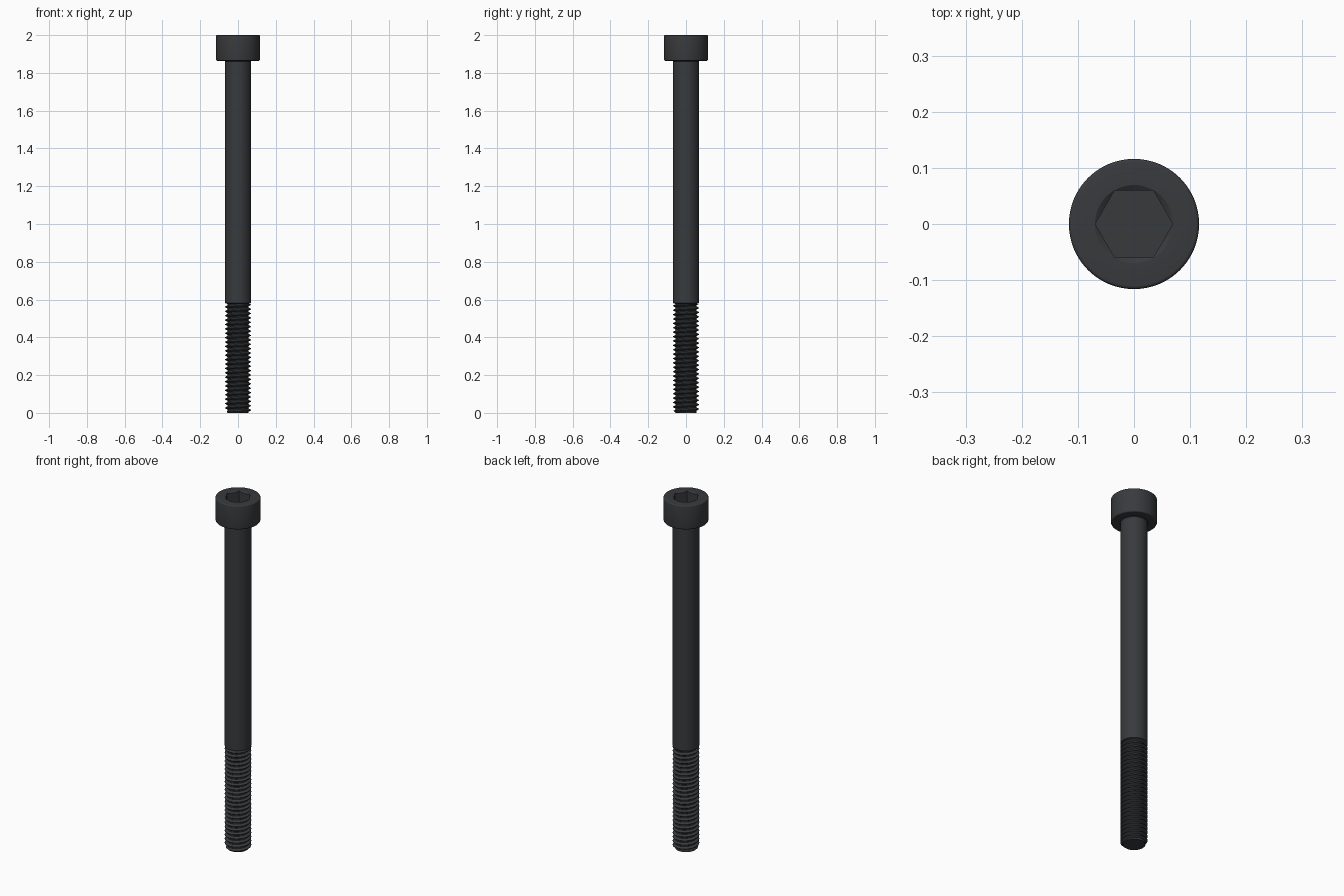
import bpy, bmesh, math

if "Cube" in bpy.data.objects:
    bpy.data.objects.remove(bpy.data.objects["Cube"])

TAU = math.tau
R, HEAD_R, HEAD_Z, TOP = 0.0685, 0.116, 1.864, 2.0
THREAD_Z, PITCH, ROOT = 0.576, 0.02326, 0.0555

mat = bpy.data.materials.new("black_oxide")
mat.diffuse_color = (0.04, 0.042, 0.046, 1)
mat.use_nodes = True
mat.node_tree.nodes["Principled BSDF"].inputs["Base Color"].default_value = mat.diffuse_color


def finish(bm, name):
    bmesh.ops.remove_doubles(bm, verts=bm.verts, dist=1e-5)
    bmesh.ops.recalc_face_normals(bm, faces=bm.faces)
    me = bpy.data.meshes.new(name)
    bm.to_mesh(me)
    bm.free()
    me.materials.append(mat)
    ob = bpy.data.objects.new(name, me)
    bpy.context.collection.objects.link(ob)
    return ob


def activate(ob):
    bpy.ops.object.select_all(action='DESELECT')
    ob.select_set(True)
    bpy.context.view_layer.objects.active = ob


def smooth(ob, degrees):
    activate(ob)
    bpy.ops.object.shade_smooth_by_angle(angle=math.radians(degrees))


def lathe(profile, name, steps=96):
    bm = bmesh.new()
    vs = [bm.verts.new((r, 0, z)) for r, z in profile]
    es = [bm.edges.new(p) for p in zip(vs, vs[1:])]
    bmesh.ops.spin(bm, geom=vs + es, cent=(0, 0, 0), axis=(0, 0, 1),
                   angle=TAU, steps=steps)
    return finish(bm, name)


def arc(cr, cz, rad, a0, a1, n=4):
    return [(cr + rad * math.cos(math.radians(a0 + (a1 - a0) * i / n)),
             cz + rad * math.sin(math.radians(a0 + (a1 - a0) * i / n))) for i in range(n + 1)]


# Head and plain shank, one turned profile with rounded head edges
f = 0.006
profile = ([(0, THREAD_Z), (ROOT, THREAD_Z), (R, THREAD_Z + 0.006), (R, HEAD_Z - 0.003),
            (R + 0.003, HEAD_Z)]
           + arc(HEAD_R - f, HEAD_Z + f, f, -90, 0)
           + arc(HEAD_R - f, TOP - f, f, 0, 90) + [(0, TOP)])
body = lathe(profile, "head_and_shank")

# Hex socket and its conical lead-in
socket = lathe([(0, 1.93), (0.069, 1.93), (0.069, 2.05), (0, 2.05)], "socket_cutter", 6)
lead_in = lathe([(0, 1.994), (0.06, 1.994), (0.079, 2.006), (0, 2.006)], "lead_in_cutter")
for cutter in (socket, lead_in):
    cutter.hide_render = True
    mod = body.modifiers.new("cut", 'BOOLEAN')
    mod.operation, mod.solver, mod.object = 'DIFFERENCE', 'EXACT', cutter
    activate(body)
    bpy.ops.object.modifier_apply(modifier=mod.name)
    bpy.data.objects.remove(cutter)
smooth(body, 30)

# Helical thread: radius depends on the phase along the helix
KNOTS = [(0, ROOT), (0.25, ROOT), (0.5625, R), (0.6875, R), (1, ROOT)]


def thread_radius(z, turn):
    p = (z / PITCH - turn) % 1.0
    for (p0, r0), (p1, r1) in zip(KNOTS, KNOTS[1:]):
        if p <= p1:
            r = r0 + (r1 - r0) * (p - p0) / (p1 - p0)
            break
    return min(r, 0.056 + z)  # chamfered tip


N = 64
turns = math.ceil(THREAD_Z / PITCH) + 1
bm = bmesh.new()
rows = []
for k in range(-1, turns):
    for phase, _ in KNOTS[:-1]:
        row = []
        for i in range(N + 1):
            t = i / N
            z = min(max((k + phase + t) * PITCH, 0), THREAD_Z + 0.001)
            r = thread_radius(z, t)
            row.append(bm.verts.new((r * math.cos(TAU * t), r * math.sin(TAU * t), z)))
        rows.append(row)
for a, b in zip(rows, rows[1:]):
    for i in range(N):
        bm.faces.new((a[i], a[i + 1], b[i + 1], b[i]))
bmesh.ops.remove_doubles(bm, verts=bm.verts, dist=1e-5)
bmesh.ops.holes_fill(bm, edges=[e for e in bm.edges if e.is_boundary], sides=0)
thread = finish(bm, "thread")
smooth(thread, 30)
